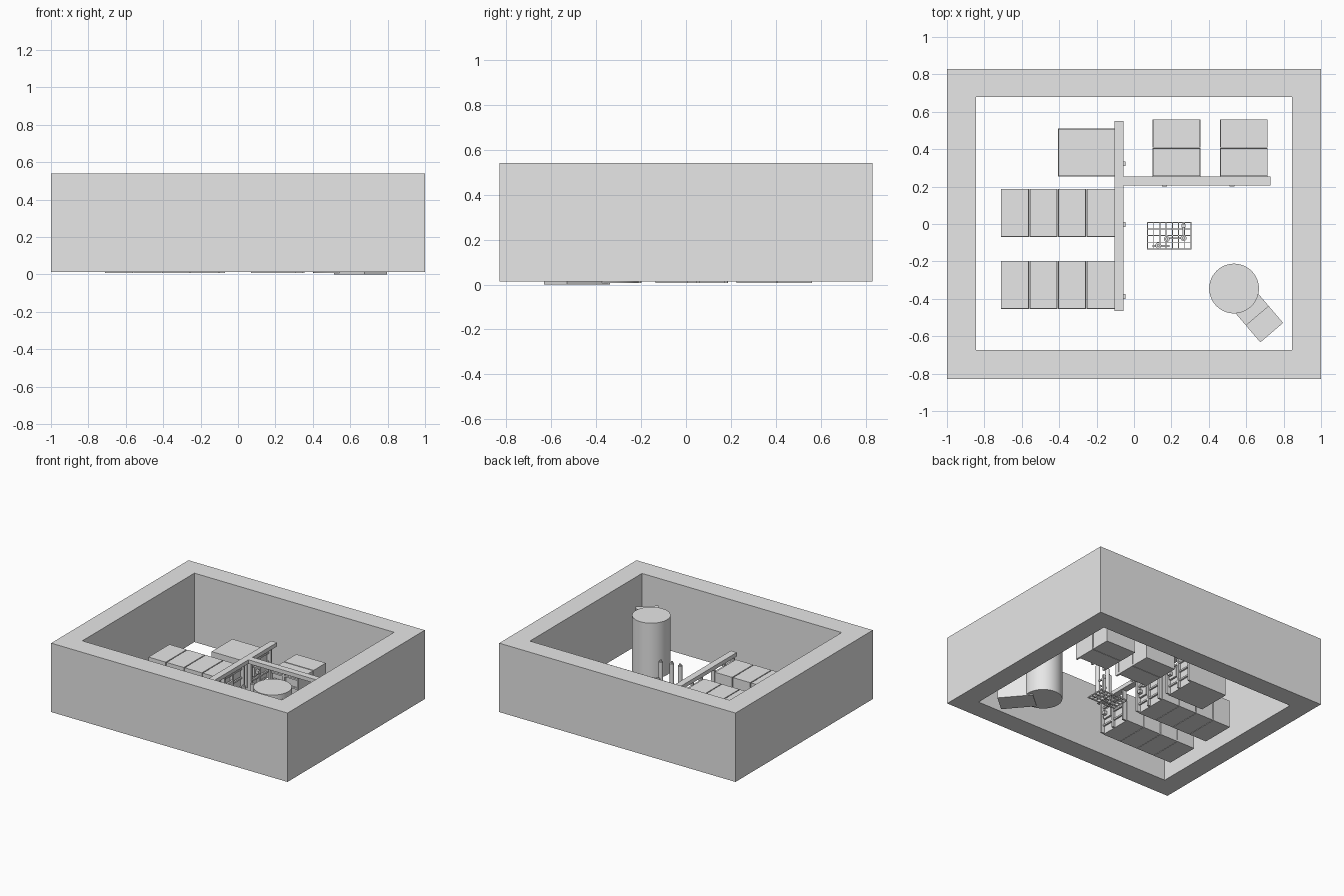
import bpy, bmesh, math
from mathutils import Matrix, Vector

if "Cube" in bpy.data.objects:
    bpy.data.objects.remove(bpy.data.objects["Cube"])

GREY = (0.8, 0.8, 0.8, 1.0)
grey = bpy.data.materials.new("plain_grey")
grey.use_nodes = True
grey.diffuse_color = GREY
grey.node_tree.nodes["Principled BSDF"].inputs["Base Color"].default_value = GREY


def add_box(bm, x0, x1, y0, y1, z0, z1):
    size = Matrix.Diagonal((x1 - x0, y1 - y0, z1 - z0, 1))
    centre = Matrix.Translation(((x0 + x1) / 2, (y0 + y1) / 2, (z0 + z1) / 2))
    bmesh.ops.create_cube(bm, size=1, matrix=centre @ size)


def finish(name, bm):
    mesh = bpy.data.meshes.new(name)
    bm.to_mesh(mesh)
    bm.free()
    mesh.materials.append(grey)
    obj = bpy.data.objects.new(name, mesh)
    bpy.context.collection.objects.link(obj)
    return obj


def boxes(name, *specs):
    bm = bmesh.new()
    for spec in specs:
        add_box(bm, *spec)
    return finish(name, bm)


def cylinder(name, x, y, radius, z0, z1, sides=48):
    bm = bmesh.new()
    bmesh.ops.create_cone(bm, cap_ends=True, segments=sides, radius1=radius, radius2=radius,
                          depth=z1 - z0, matrix=Matrix.Translation((x, y, (z0 + z1) / 2)))
    obj = finish(name, bm)
    for face in obj.data.polygons:
        face.use_smooth = len(face.vertices) == 4
    return obj


# Thick enclosing wall: open rectangular ring
bm = bmesh.new()
rings = []
for z in (0.013, 0.54):
    for x, y0, y1 in ((1.0, -0.83, 0.83), (0.845, -0.675, 0.68)):
        rings.append([bm.verts.new(p) for p in ((-x, y0, z), (x, y0, z), (x, y1, z), (-x, y1, z))])
low_out, low_in, top_out, top_in = rings
for i in range(4):
    j = (i + 1) % 4
    for a, b in ((low_out, top_out), (top_out, top_in), (top_in, low_in), (low_in, low_out)):
        bm.faces.new((a[i], a[j], b[j], b[i]))
bmesh.ops.recalc_face_normals(bm, faces=bm.faces)
finish("enclosure_wall", bm)

# Storage units: body on a thin base plate
BASE, PLATE, TOP = 0.007, 0.022, 0.22


def unit(name, x0, x1, y0, y1):
    gap = 0.002
    boxes(name,
          (x0 + gap, x1 - gap, y0 + gap, y1 - gap, PLATE, TOP),
          (x0, x1, y0, y1, BASE, PLATE))


for row, y in enumerate((-0.455, -0.07)):
    for n in range(4):
        x = -0.712 + n * 0.153
        unit(f"row_{row + 1}_unit_{n + 1}", x, x + 0.15, y, y + 0.258)
unit("back_unit", -0.405, -0.1, 0.255, 0.51)
for n, x in enumerate((0.1, 0.46)):
    unit(f"side_unit_{n + 1}_near", x, x + 0.255, 0.255, 0.405)
    unit(f"side_unit_{n + 1}_far", x, x + 0.255, 0.408, 0.56)

# Overhead T-shaped beam
boxes("long_beam", (-0.105, -0.055, -0.465, 0.55, 0.24, 0.27))
boxes("cross_beam", (-0.055, 0.73, 0.205, 0.255, 0.24, 0.27))


# Door frame with rails, panel and handle, drawn along its local x
def door_frame(name, origin, angle, width):
    post = 0.014
    specs = [(0, post, 0, 0.03, BASE, 0.24), (width - post, width, 0, 0.03, BASE, 0.24),
             (width * 0.5, width * 0.5 + post, 0, 0.02, BASE, 0.24)]
    for z in (0.06, 0.13, 0.2):
        specs.append((post, width - post, 0.003, 0.015, z, z + 0.012))
    specs.append((width * 0.55, width * 0.85, 0.015, 0.03, 0.10, 0.17))
    specs.append((width * 0.7, width * 0.8, 0.03, 0.055, 0.12, 0.145))
    obj = boxes(name, *specs)
    obj.location = origin
    obj.rotation_euler.z = angle


for n, (y, width) in enumerate(((-0.2, 0.25), (0.185, 0.25), (0.51, 0.25))):
    door_frame(f"long_frame_{n + 1}", (-0.1, y, 0), -math.pi / 2, width)
for n, x in enumerate((0.355, 0.715)):
    door_frame(f"cross_frame_{n + 1}", (x, 0.255, 0), math.pi, 0.255)

# Tall tank with a two-part box joined to its side
cylinder("tank", 0.535, -0.345, 0.133, BASE, 0.43)
for name, d0, d1, top in (("tank_box_inner", 0.06, 0.192, 0.39), ("tank_box_outer", 0.192, 0.31, 0.355)):
    obj = boxes(name, (d0, d1, -0.08, 0.08, 0.0, top))
    obj.location = (0.535, -0.345, 0)
    obj.rotation_euler.z = math.radians(-49.5)

# Floor grating
bm = bmesh.new()
X0, X1, Y0, Y1, BAR = 0.07, 0.307, -0.135, 0.01, 0.005
for n in range(8):
    x = X0 + n * (X1 - X0 - BAR) / 7
    add_box(bm, x, x + BAR, Y0, Y1, BASE, 0.016)
for n in range(5):
    y = Y0 + n * (Y1 - Y0 - BAR) / 4
    add_box(bm, X0, X1, y, y + BAR, BASE, 0.016)
finish("floor_grating", bm)

# Slim cylinders and pipes standing on the grating
for n, (x, y, top) in enumerate(((0.265, -0.075, 0.25), (0.175, -0.08, 0.26), (0.13, -0.115, 0.24))):
    cylinder(f"slim_tank_{n + 1}", x, y, 0.016, 0.016, top, 16)
    cylinder(f"slim_tank_cap_{n + 1}", x, y, 0.008, top, top + 0.012, 12)
boxes("connecting_pipes",
      (0.175, 0.265, -0.08, -0.072, 0.1, 0.108),
      (0.1, 0.19, -0.122, -0.112, 0.05, 0.06),
      (0.26, 0.27, -0.075, 0.005, 0.12, 0.13),
      (0.255, 0.275, -0.02, 0.0, 0.016, 0.15))
